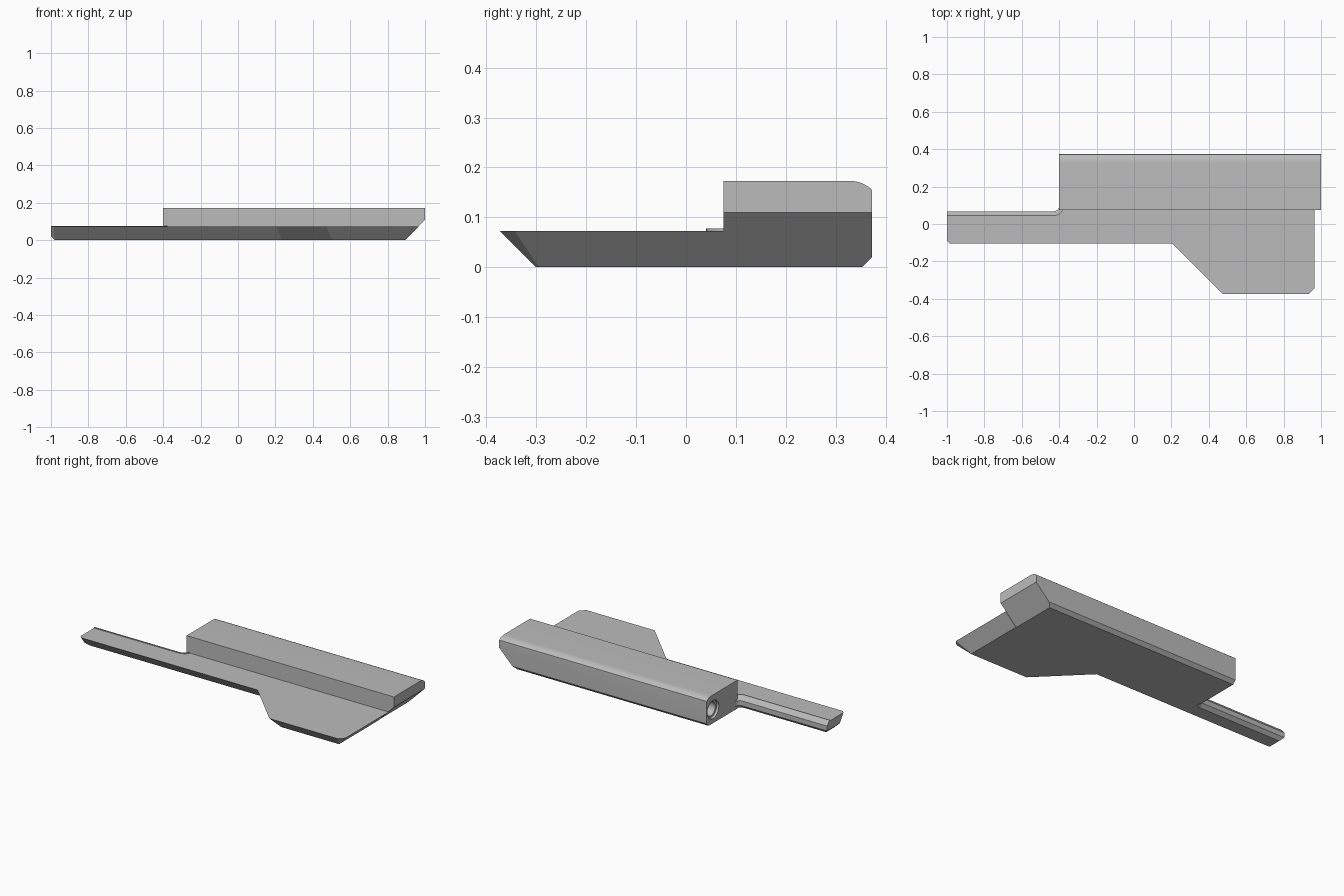
import bpy, bmesh, math
from mathutils import Vector

cube = bpy.data.objects.get("Cube")
if cube:
    bpy.data.objects.remove(cube, do_unlink=True)

GREY = (0.5, 0.5, 0.5, 1.0)
grey = bpy.data.materials.new("plain grey")
grey.use_nodes = True
grey.diffuse_color = GREY
grey.node_tree.nodes["Principled BSDF"].inputs["Base Color"].default_value = GREY


def loft(name, rings, cut=None):
    """Skin a row of matching rings, cap both ends, then trim by a plane."""
    bm = bmesh.new()
    rows = [[bm.verts.new(p) for p in ring] for ring in rings]
    n = len(rows[0])
    for a, b in zip(rows, rows[1:]):
        for i in range(n):
            j = (i + 1) % n
            bm.faces.new((a[i], a[j], b[j], b[i]))
    bm.faces.new(rows[0])
    bm.faces.new(rows[-1])
    if cut:
        point, normal = cut
        res = bmesh.ops.bisect_plane(bm, geom=bm.verts[:] + bm.edges[:] + bm.faces[:],
                                     plane_co=Vector(point), plane_no=Vector(normal), clear_outer=True)
        edges = [e for e in res["geom_cut"] if isinstance(e, bmesh.types.BMEdge)]
        bmesh.ops.edgenet_fill(bm, edges=edges)
    bmesh.ops.recalc_face_normals(bm, faces=bm.faces[:])
    mesh = bpy.data.meshes.new(name)
    bm.to_mesh(mesh)
    bm.free()
    mesh.materials.append(grey)
    obj = bpy.data.objects.new(name, mesh)
    bpy.context.collection.objects.link(obj)
    return obj


def smooth(obj):
    bpy.ops.object.select_all(action="DESELECT")
    obj.select_set(True)
    bpy.context.view_layer.objects.active = obj
    bpy.ops.object.shade_smooth_by_angle(angle=math.radians(25))


PLATE_Z = 0.072

# Housing: long block with rounded top back edge and sloped end
round_edge = [(0.328 + 0.066 * math.sin(a), 0.107 + 0.066 * math.cos(a))
              for a in (math.radians(42 * i / 6) for i in range(7))]
section = [(0.075, 0), (0.075, 0.173)] + round_edge + [(0.373, 0.147), (0.373, 0.02), (0.353, 0)]
housing = loft("housing", [[(x, y, z) for y, z in section] for x in (-0.4, 1.0)],
               cut=((1, 0, 0.11), (1, 0, -1)))

# Stepped socket bored into the arm end of the housing
bore = [(-0.45, 0.055), (-0.385, 0.055), (-0.385, 0.042), (-0.25, 0.042)]
turns = [2 * math.pi * i / 32 for i in range(32)]
cutter = loft("socket_cutter", [[(x, 0.31 + r * math.cos(t), 0.083 + r * math.sin(t)) for t in turns]
                                for x, r in bore])
cutter.hide_render = True
cutter.hide_viewport = True
cutter.display_type = "WIRE"
mod = housing.modifiers.new("socket", "BOOLEAN")
mod.operation = "DIFFERENCE"
mod.solver = "EXACT"
mod.object = cutter
smooth(housing)

# Plate: arm and wide front tab, undercut along the front and end
back = [(-0.38, 0.075), (-0.389, 0.057), (-0.43, 0.04), (-1, 0.04)]
top = back + [(-1, -0.09), (-0.985, -0.105), (0.205, -0.105), (0.473, -0.373),
              (0.935, -0.373), (0.965, -0.343), (0.965, 0.075)]
bottom = back + [(-1, -0.04), (-0.985, -0.033), (0.235, -0.033), (0.503, -0.301),
                 (0.887, -0.301), (0.893, -0.295), (0.893, 0.075)]
END_CUT = ((-1, 0, 0.02), (-1, 0, -1))
loft("plate", [[(x, y, 0) for x, y in bottom], [(x, y, PLATE_Z) for x, y in top]], cut=END_CUT)

# Rail: chamfered back edge of the arm, curving into the housing
rail_section = [(0.028, 0), (0.028, 0.077), (0.023, 0.077), (0, 0.05), (0, 0.02), (0.02, 0)]
path = [(-1, 0)] + [(-0.43, math.radians(90 * i / 8)) for i in range(9)]
rings = []
for x, a in path:
    rings.append([(x + (0.03 + d) * math.sin(a), 0.098 - (0.03 + d) * math.cos(a), z)
                  for d, z in rail_section])
rail = loft("arm_rail", rings, cut=END_CUT)
smooth(rail)
